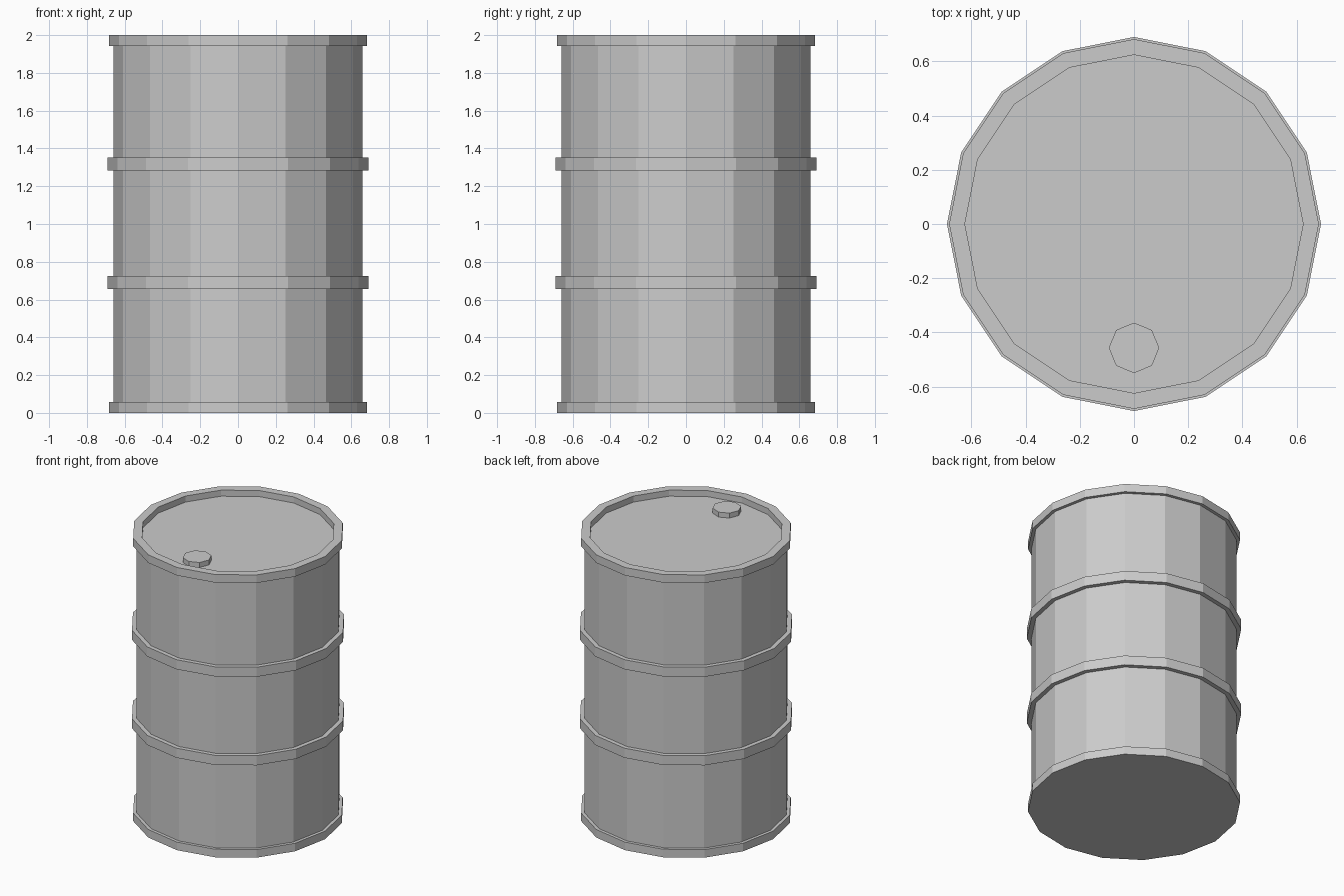
import bpy
import bmesh
from math import sin, cos, tau

old = bpy.data.objects.get("Cube")
if old:
    bpy.data.objects.remove(old, do_unlink=True)

SIDES = 16
BODY_R, RIM_R, RIB_R, LID_R = 0.66, 0.682, 0.69, 0.624
TOP, RIM_H, LID_Z = 2.0, 0.057, 1.957

grey = bpy.data.materials.new("grey metal")
grey.use_nodes = True
colour = (0.6, 0.6, 0.6, 1)
grey.diffuse_color = colour
grey.node_tree.nodes["Principled BSDF"].inputs["Base Color"].default_value = colour


def lathe(name, profile, sides=SIDES, centre=(0, 0), closed=False):
    """Spin a (radius, height) profile; open ends are capped flat."""
    bm = bmesh.new()
    rings = [[bm.verts.new((centre[0] + r * cos(tau * i / sides),
                            centre[1] + r * sin(tau * i / sides), z))
              for i in range(sides)] for r, z in profile]
    pairs = list(zip(rings, rings[1:]))
    if closed:
        pairs.append((rings[-1], rings[0]))
    else:
        bm.faces.new(rings[0][::-1])
        bm.faces.new(rings[-1])
    for a, b in pairs:
        for i in range(sides):
            j = (i + 1) % sides
            bm.faces.new((a[i], a[j], b[j], b[i]))
    bmesh.ops.recalc_face_normals(bm, faces=bm.faces)
    mesh = bpy.data.meshes.new(name)
    bm.to_mesh(mesh)
    bm.free()
    mesh.materials.append(grey)
    obj = bpy.data.objects.new(name, mesh)
    bpy.context.collection.objects.link(obj)
    return obj


# Drum shell: bottom rim, straight wall, top rim and sunken lid
lathe("drum_shell", [(RIM_R, 0), (RIM_R, RIM_H), (BODY_R, RIM_H),
                     (BODY_R, TOP - RIM_H), (RIM_R, TOP - RIM_H),
                     (RIM_R, TOP), (LID_R, TOP), (LID_R, LID_Z)])

# Two raised hoops around the wall
for name, low in (("lower_hoop", 0.657), ("upper_hoop", 1.283)):
    high = low + 0.068
    inner = BODY_R - 0.01
    lathe(name, [(inner, low), (RIB_R, low), (RIB_R, high), (inner, high)],
          closed=True)

# Filler cap near the front edge of the lid
lathe("filler_cap", [(0.093, LID_Z - 0.005), (0.093, 1.992)],
      sides=8, centre=(0, -0.457))
